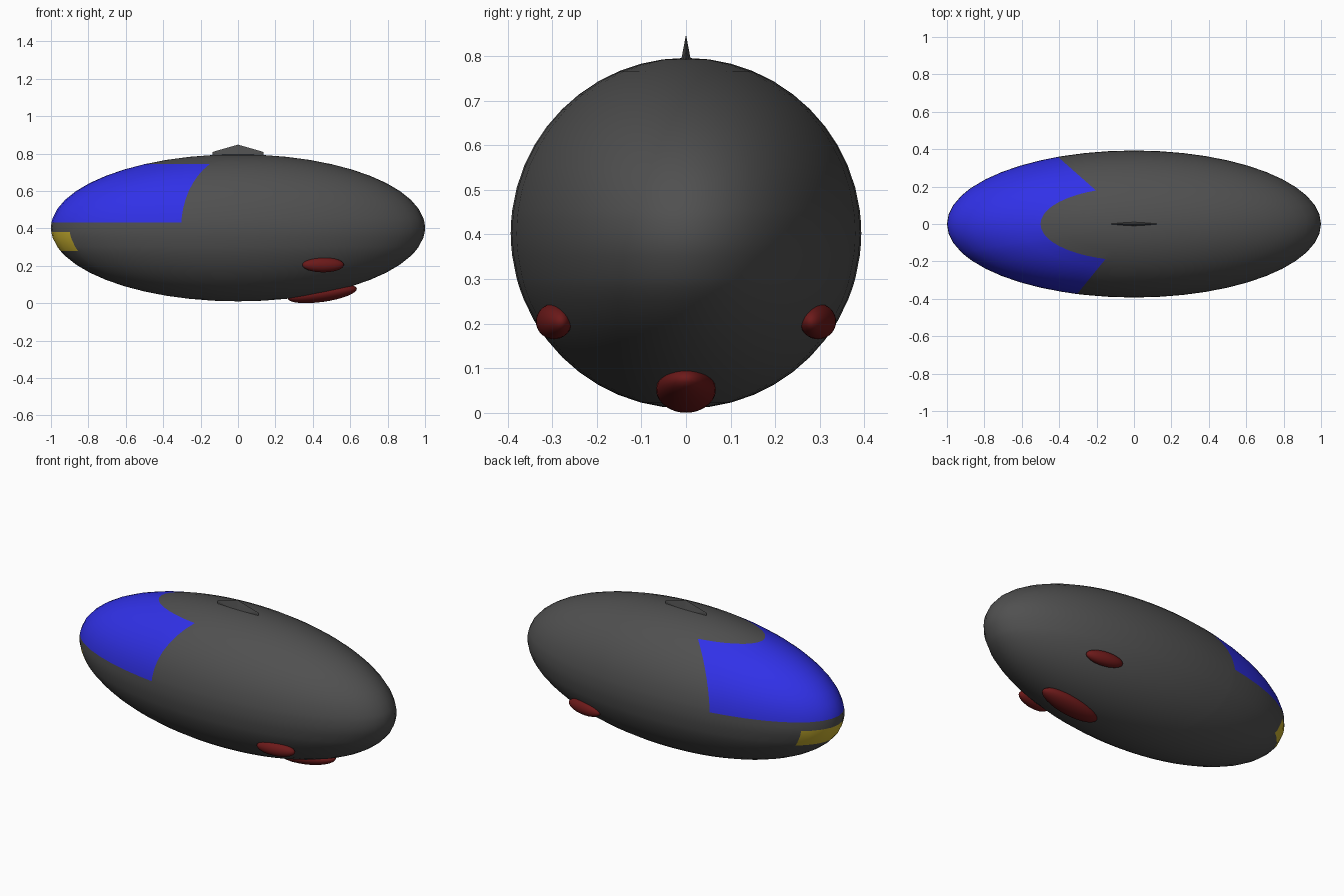
import bpy, bmesh
from math import sin, cos, radians
from mathutils import Matrix

if "Cube" in bpy.data.objects:
    bpy.data.objects.remove(bpy.data.objects["Cube"])

RX, RY, RZ, CZ = 1.0, 0.393, 0.393, 0.403


def material(name, rgb):
    m = bpy.data.materials.new(name)
    m.diffuse_color = (*rgb, 1)
    m.use_nodes = True
    m.node_tree.nodes["Principled BSDF"].inputs["Base Color"].default_value = m.diffuse_color
    return m


DARK = material("dark_grey", (0.08, 0.08, 0.08))
BLUE = material("blue", (0.03, 0.03, 0.8))
YELLOW = material("yellow", (0.6, 0.45, 0.03))
RED = material("dark_red", (0.15, 0.01, 0.01))


def add_object(name, bm, mat, smooth=True):
    bmesh.ops.recalc_face_normals(bm, faces=bm.faces)
    for f in bm.faces:
        f.smooth = smooth
    me = bpy.data.meshes.new(name)
    bm.to_mesh(me)
    bm.free()
    me.materials.append(mat)
    ob = bpy.data.objects.new(name, me)
    bpy.context.collection.objects.link(ob)
    return ob


# Panel limits on the hull: longitude (180 = nose) and latitude, in degrees
PANELS = {
    "canopy": (180 - 66, 180 + 72.3, 4, 60),
    "nose_lamp": (180 - 28, 180 + 25.7, -18.2, -3.4),
}
lons = sorted(set(i * 7.5 for i in range(48)) | {v for p in PANELS.values() for v in p[:2]})
lats = sorted(set(-90 + i * 7.5 for i in range(25)) | {v for p in PANELS.values() for v in p[2:]})


def part_at(lon, lat):
    for name, (a, b, c, d) in PANELS.items():
        if a < lon < b and c < lat < d:
            return name
    return "hull"


def hull_part(name, mat):
    """Ellipsoid grid keeping only the cells that belong to one part."""
    bm = bmesh.new()

    def vert(lon, lat):
        lo, la = radians(lon), radians(lat)
        return bm.verts.new((RX * cos(la) * cos(lo), RY * cos(la) * sin(lo), CZ + RZ * sin(la)))

    for a, b in zip(lons, lons[1:] + [360]):
        for c, d in zip(lats, lats[1:]):
            if part_at((a + b) / 2, (c + d) / 2) == name:
                bm.faces.new([vert(a, c), vert(b, c), vert(b, d), vert(a, d)])
    bmesh.ops.remove_doubles(bm, verts=bm.verts, dist=1e-5)
    bmesh.ops.dissolve_degenerate(bm, edges=bm.edges, dist=1e-6)
    # Face outward from the hull centre
    ob = add_object(name, bm, mat)
    me = ob.data
    p = me.polygons[0]
    if p.normal.dot(p.center - Matrix.Translation((0, 0, CZ)).translation) < 0:
        me.flip_normals()
    return ob


hull_part("hull", DARK)
hull_part("canopy", BLUE)
hull_part("nose_lamp", YELLOW)


# Engine pods: ellipsoids half sunk into the rear underside
def pod(name, centre, radii, pitch=0, yaw=0):
    bm = bmesh.new()
    mat = (Matrix.Translation(centre) @ Matrix.Rotation(radians(yaw), 4, 'Z')
           @ Matrix.Rotation(radians(pitch), 4, 'Y') @ Matrix.Diagonal((*radii, 1)))
    bmesh.ops.create_uvsphere(bm, u_segments=32, v_segments=16, radius=1, matrix=mat)
    add_object(name, bm, RED)


pod("bottom_pod", (0.45, 0, 0.052), (0.187, 0.067, 0.045), pitch=-8)
for side, name in ((-1, "front_pod"), (1, "back_pod")):
    pod(name, (0.455, side * 0.296, 0.205), (0.113, 0.037, 0.04), yaw=-9 * side)

# Top fin: thin diamond base rising to a sharp ridge
bm = bmesh.new()
L, T, z0 = 0.135, 0.012, 0.785
front_low, back_low = bm.verts.new((0, -T, z0)), bm.verts.new((0, T, z0))
peak = bm.verts.new((0, 0, 0.848))
for s in (-1, 1):
    low, high = bm.verts.new((s * L, 0, z0)), bm.verts.new((s * L, 0, 0.809))
    for mid in (front_low, back_low):
        bm.faces.new((low, mid, high))
        bm.faces.new((mid, peak, high))
add_object("top_fin", bm, DARK, smooth=False)
